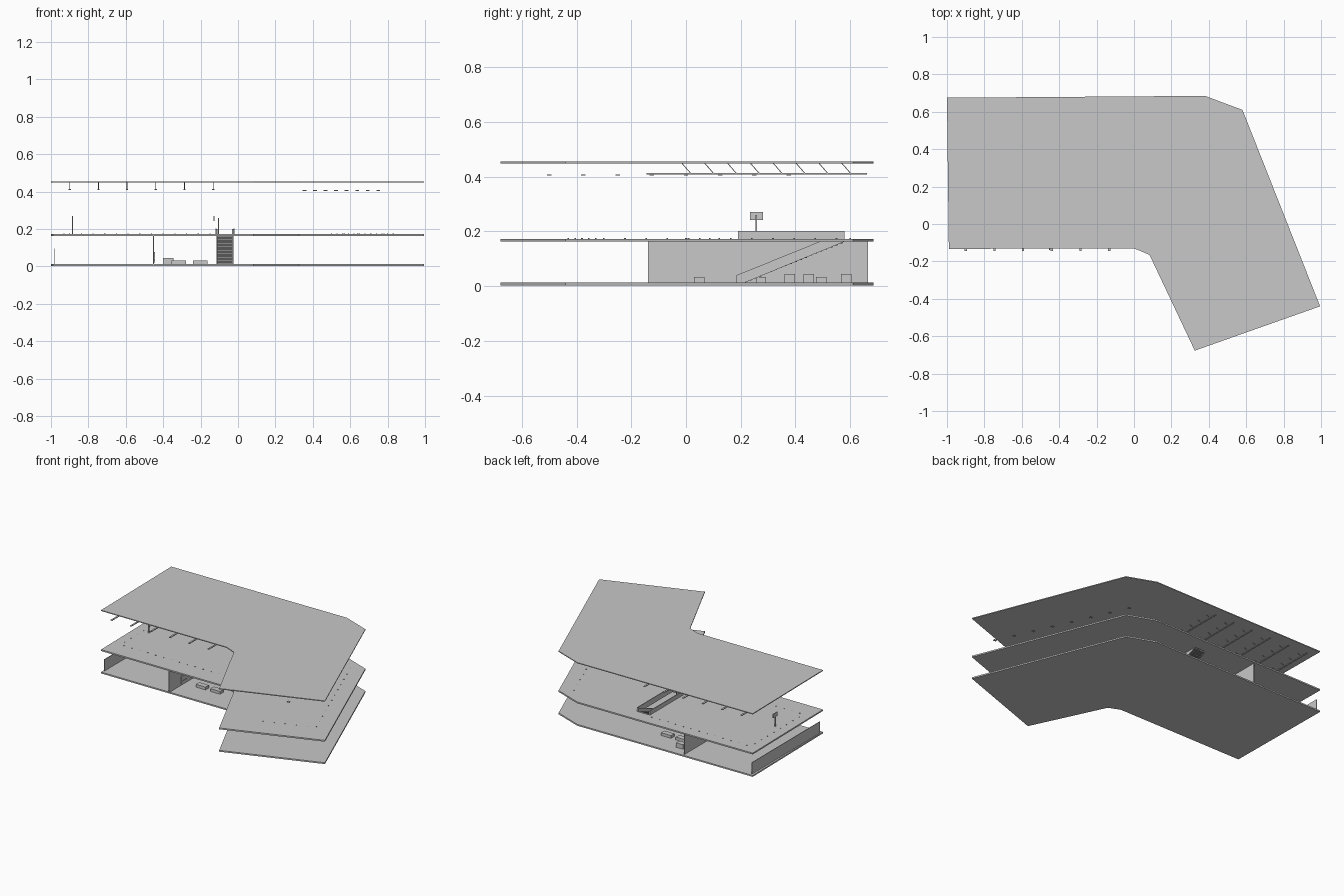
import bpy, bmesh
from mathutils import Vector

cube = bpy.data.objects.get("Cube")
if cube:
    bpy.data.objects.remove(cube, do_unlink=True)


def material(name, value):
    mat = bpy.data.materials.new(name)
    mat.use_nodes = True
    colour = (value, value, value, 1)
    mat.diffuse_color = colour
    mat.node_tree.nodes["Principled BSDF"].inputs["Base Color"].default_value = colour
    return mat


LIGHT = material("light grey", 0.58)
DARK = material("mid grey", 0.25)


def finish(name, bm, mat=LIGHT):
    bmesh.ops.recalc_face_normals(bm, faces=bm.faces)
    mesh = bpy.data.meshes.new(name)
    bm.to_mesh(mesh)
    bm.free()
    mesh.materials.append(mat)
    obj = bpy.data.objects.new(name, mesh)
    bpy.context.collection.objects.link(obj)
    return obj


def add_box(bm, x, y, z):
    """Box from (low, high) pairs."""
    verts = bmesh.ops.create_cube(bm, size=1)["verts"]
    for v in verts:
        v.co = [lo + (c + 0.5) * (hi - lo) for c, (lo, hi) in zip(v.co, (x, y, z))]


def box(name, x, y, z, mat=LIGHT):
    bm = bmesh.new()
    add_box(bm, x, y, z)
    return finish(name, bm, mat)


def add_side_prism(bm, profile, x0, x1):
    """Extrude a (y, z) profile across x."""
    face = bm.faces.new([bm.verts.new((x0, y, z)) for y, z in profile])
    out = bmesh.ops.extrude_face_region(bm, geom=[face])["geom"]
    moved = [v for v in out if isinstance(v, bmesh.types.BMVert)]
    bmesh.ops.translate(bm, verts=moved, vec=(x1 - x0, 0, 0))


def slab(name, z0, z1, hole=None):
    bm = bmesh.new()
    edges = []
    for loop in [OUTLINE] + ([hole] if hole else []):
        vs = [bm.verts.new((x, y, z0)) for x, y in loop]
        edges += [bm.edges.new((a, b)) for a, b in zip(vs, vs[1:] + vs[:1])]
    bmesh.ops.triangle_fill(bm, edges=edges, use_beauty=True)
    out = bmesh.ops.extrude_face_region(bm, geom=bm.faces[:])["geom"]
    moved = [v for v in out if isinstance(v, bmesh.types.BMVert)]
    bmesh.ops.translate(bm, verts=moved, vec=(0, 0, z1 - z0))
    return finish(name, bm)


# Three stacked plates sharing one bent outline
OUTLINE = [(-1, 0.675), (0.38, 0.685), (0.58, 0.61), (0.995, -0.44),
           (0.325, -0.677), (0.083, -0.165), (0, -0.13), (-0.99, -0.133)]
SX0, SX1, SY0, SY1 = -0.115, -0.025, 0.19, 0.58
STAIR_HOLE = [(SX0, SY0), (SX1, SY0), (SX1, SY1), (SX0, SY1)]
slab("ground_floor", 0.003, 0.013)
slab("upper_floor", 0.163, 0.173, STAIR_HOLE)
slab("roof", 0.449, 0.455)

# Ground floor walls and wall panels
box("cross_wall", (-0.454, -0.448), (-0.138, 0.665), (0.013, 0.163))
box("end_wall", (-0.984, -0.98), (-0.11, 0.66), (0.013, 0.095))
for y in (-0.003, 0.443):
    for i, z in enumerate(((0.022, 0.04), (0.042, 0.077))):
        box(f"wall_panel_{i}", (-0.448, -0.445), (y, y + 0.058), z)

# Furniture
for y in (0.03, 0.255, 0.475):
    for x in (-0.355, -0.24):
        box("low_bench", (x, x + 0.077), (y, y + 0.038), (0.013, 0.033))
for y in (0.36, 0.43, 0.567):
    box("tall_bench", (-0.4, -0.345), (y, y + 0.038), (0.013, 0.045))

# Stair: sloping side panels, treads and underside tray
bm = bmesh.new()
for x in (SX0, SX1 - 0.006):
    add_side_prism(bm, [(0.215, 0.013), (SY1, 0.163), (SY1, 0.2), (0.185, 0.04), (0.185, 0.013)], x, x + 0.006)
finish("stair_sides", bm)

bm = bmesh.new()
STEPS = 20
for i in range(STEPS):
    y = 0.2 + i * 0.37 / STEPS
    z = 0.015 + (i + 1) * 0.15 / STEPS
    add_box(bm, (SX0 + 0.006, SX1 - 0.006), (y, y + 0.02), (z - 0.009, z))
finish("stair_treads", bm, DARK)

# Railing beside the stair opening
for x in (SX0 - 0.006, SX1):
    box("stair_railing", (x, x + 0.006), (SY0, SY1), (0.173, 0.202))

# Sign posts on the upper floor
for x, dx in ((-0.885, 0), (-0.105, -0.024)):
    box("sign_post", (x - 0.003, x + 0.003), (0.254, 0.26), (0.173, 0.26))
    box("sign_board", (x + dx - 0.003, x + dx + 0.003), (0.234, 0.281), (0.242, 0.27))

# Ceiling rails with slanted hangers
bm = bmesh.new()
for i in range(6):
    x = -0.9 + i * 0.1535
    add_box(bm, (x - 0.006, x + 0.006), (-0.145, 0.662), (0.408, 0.413))
    for j in range(8):
        y = -0.018 + j * 0.0835
        add_side_prism(bm, [(y, 0.45), (y + 0.035, 0.41), (y + 0.039, 0.41), (y + 0.004, 0.45)],
                       x - 0.002, x + 0.002)
finish("ceiling_rails", bm, LIGHT)

# Row of ceiling lamps along the wing
for i in range(8):
    p = Vector((0.75, -0.5)).lerp(Vector((0.355, 0.375)), i / 7)
    box("ceiling_lamp", (p.x - 0.01, p.x + 0.01), (p.y - 0.008, p.y + 0.008), (0.404, 0.408))

# Floor studs in rows near the edges of the upper floor
bm = bmesh.new()
ROWS = [((-0.9, 0.0), (-0.15, 0.0), 13), ((-0.9, 0.6), (-0.15, 0.6), 13),
        ((-0.93, 0.05), (-0.93, 0.55), 8), ((0.5, 0.55), (0.83, -0.3), 12),
        ((0.78, -0.33), (0.5, -0.43), 5)]
for a, b, n in ROWS:
    for i in range(n):
        p = Vector(a).lerp(Vector(b), i / (n - 1))
        add_box(bm, (p.x - 0.003, p.x + 0.003), (p.y - 0.003, p.y + 0.003), (0.172, 0.175))
finish("floor_studs", bm, DARK)
